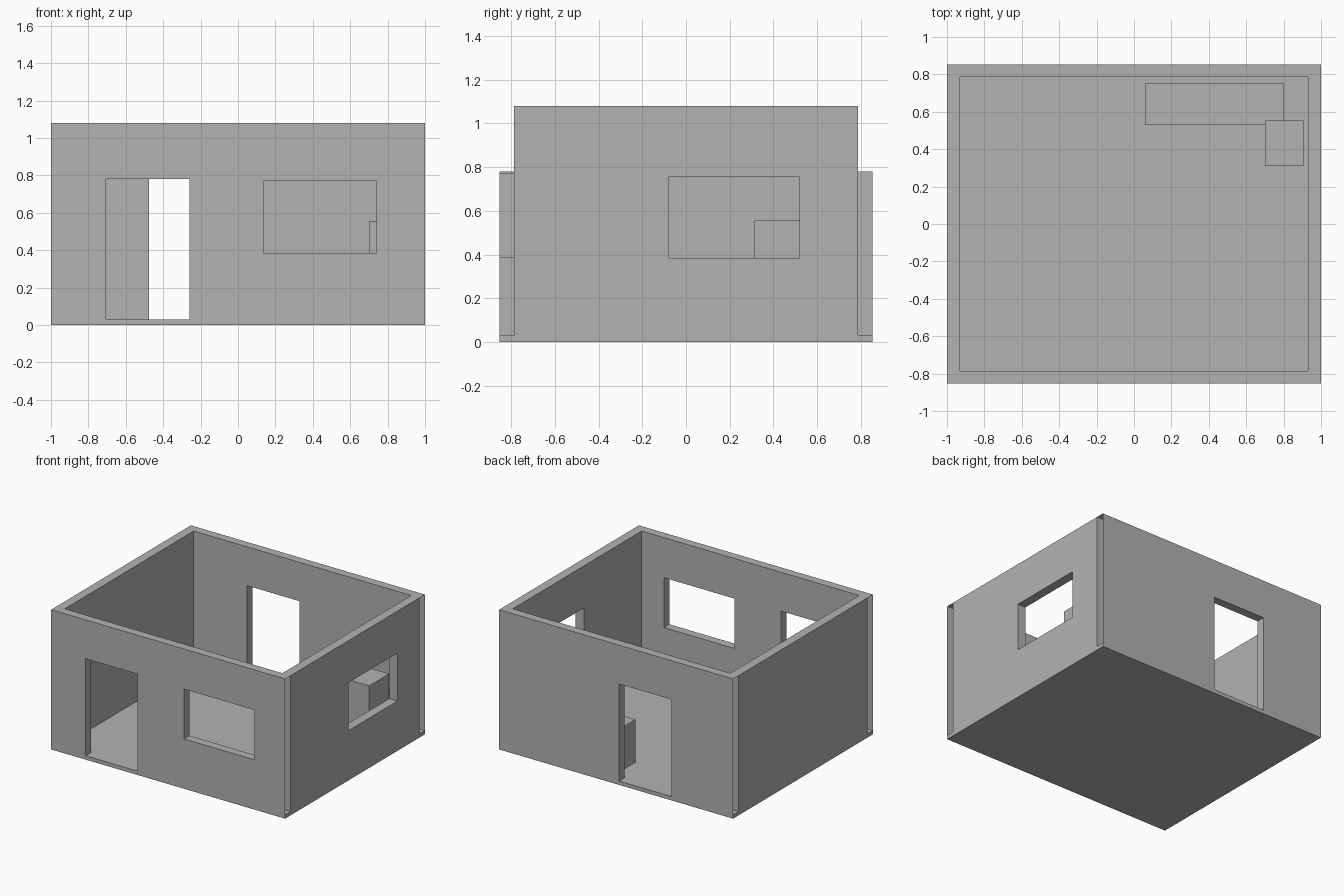
import bpy
import bmesh
from mathutils import Vector

cube = bpy.data.objects.get("Cube")
if cube:
    bpy.data.objects.remove(cube, do_unlink=True)

# One plain grey for the whole building
GREY = (0.448, 0.448, 0.448, 1.0)
grey = bpy.data.materials.new("plain grey")
grey.use_nodes = True
grey.diffuse_color = GREY
grey.node_tree.nodes["Principled BSDF"].inputs["Base Color"].default_value = GREY

HALF_X, HALF_Y = 1.0, 0.853
INNER_X, INNER_Y = 0.93, 0.787
FLOOR, TOP = 0.03, 1.08


def finish(name, bm):
    bmesh.ops.recalc_face_normals(bm, faces=bm.faces)
    mesh = bpy.data.meshes.new(name)
    bm.to_mesh(mesh)
    bm.free()
    mesh.materials.append(grey)
    obj = bpy.data.objects.new(name, mesh)
    bpy.context.collection.objects.link(obj)
    return obj


def box(name, x0, x1, y0, y1, z0, z1):
    bm = bmesh.new()
    bmesh.ops.create_cube(bm, size=1)
    for v in bm.verts:
        v.co = ((x0 + x1) / 2 + v.co.x * (x1 - x0),
                (y0 + y1) / 2 + v.co.y * (y1 - y0),
                (z0 + z1) / 2 + v.co.z * (z1 - z0))
    return finish(name, bm)


def wall(name, half, place, thickness, openings=()):
    """Hollow wall panel with lined openings; its two ends and foot stay open."""
    us = sorted({-half, half, *(u for o in openings for u in o[:2])})
    zs = sorted({FLOOR, TOP, *(z for o in openings for z in o[2:])})
    bm = bmesh.new()
    for u0, u1 in zip(us, us[1:]):
        for z0, z1 in zip(zs, zs[1:]):
            u, z = (u0 + u1) / 2, (z0 + z1) / 2
            if any(a < u < b and c < z < d for a, b, c, d in openings):
                continue
            corners = ((u0, z0), (u1, z0), (u1, z1), (u0, z1))
            bm.faces.new([bm.verts.new(place(*c)) for c in corners])
    bmesh.ops.remove_doubles(bm, verts=bm.verts, dist=0.0001)

    # Edges along the outer ends and the foot get no rim
    ends = [place(-half, 0), place(half, 0)]
    axis = (Vector(ends[1]) - Vector(ends[0])).normalized()

    def has_rim(e):
        mid = (e.verts[0].co + e.verts[1].co) / 2
        return (e.is_boundary and abs(mid.dot(axis)) < half - 0.001
                and mid.z > FLOOR + 0.001)

    rim = [e for e in bm.edges if has_rim(e)]
    sheet = bm.verts[:] + bm.edges[:] + bm.faces[:]
    inner = bmesh.ops.duplicate(bm, geom=sheet)["geom"]
    sides = bmesh.ops.extrude_edge_only(bm, edges=rim)["geom"]
    moved = [v for v in inner + sides if isinstance(v, bmesh.types.BMVert)]
    bmesh.ops.translate(bm, verts=moved, vec=thickness)
    bmesh.ops.remove_doubles(bm, verts=bm.verts, dist=0.0001)
    return finish(name, bm)


# Floor slab
box("floor_slab", -HALF_X, HALF_X, -HALF_Y, HALF_Y, 0, FLOOR)

# Long walls: front has a door and a window, back has a door
depth = HALF_Y - INNER_Y
front_door = (-0.705, -0.26, FLOOR, 0.78)
front_window = (0.135, 0.74, 0.385, 0.77)
back_door = (-0.475, -0.025, FLOOR, 0.78)
wall("front_wall", HALF_X, lambda u, z: (u, -HALF_Y, z), (0, depth, 0),
     [front_door, front_window])
wall("back_wall", HALF_X, lambda u, z: (u, HALF_Y, z), (0, -depth, 0),
     [back_door])

# Short walls fit between the long ones
depth = HALF_X - INNER_X
side_window = (-0.08, 0.52, 0.385, 0.755)
wall("left_wall", INNER_Y, lambda u, z: (HALF_X, u, z), (-depth, 0, 0),
     [side_window])
wall("right_wall", INNER_Y, lambda u, z: (-HALF_X, u, z), (depth, 0, 0))

# Furniture blocks in the back corner
box("low_counter", 0.06, 0.803, 0.53, 0.75, FLOOR, 0.36)
box("tall_cabinet", 0.70, 0.905, 0.31, 0.553, FLOOR, 0.557)
